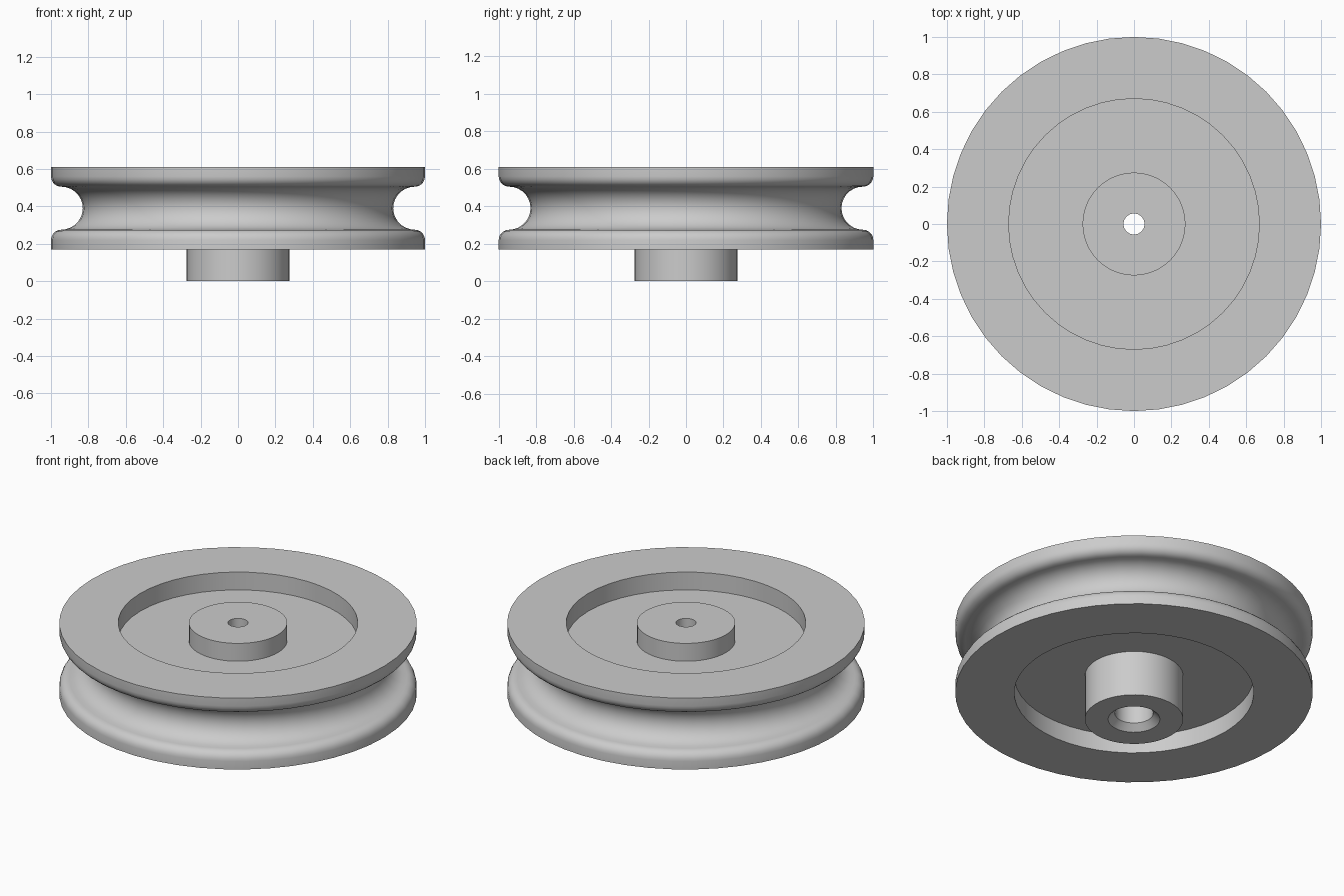
import bpy
import bmesh
from math import cos, sin, radians, tau
from mathutils import Vector

SEGMENTS = 48
TOP, BOTTOM = 0.61, 0.17            # wheel faces
MID = (TOP + BOTTOM) / 2
WEB_TOP, WEB_BOTTOM = 0.50, 0.28    # floors of the two recesses
RIM_R, RECESS_R, HUB_R = 1.0, 0.67, 0.275
HOLE_R, BORE_R, MOUTH_R = 0.056, 0.107, 0.145
GROOVE_R, FILLET_R = 0.115, 0.055


def arc(centre, radius, start, end, steps):
    """Points (radius, height) along an arc, angles in degrees."""
    points = []
    for i in range(steps + 1):
        a = radians(start + (end - start) * i / steps)
        points.append((centre[0] + radius * cos(a), centre[1] + radius * sin(a)))
    return points


def lathe(name, profile, material):
    """Spin a closed (radius, height) profile around the z axis."""
    bm = bmesh.new()
    verts = [bm.verts.new((r, 0, z)) for r, z in profile]
    edges = [bm.edges.new((v, verts[i - 1])) for i, v in enumerate(verts)]
    bmesh.ops.spin(bm, geom=verts + edges, cent=Vector(), axis=Vector((0, 0, 1)),
                   angle=tau, steps=SEGMENTS, use_duplicate=False)
    bmesh.ops.remove_doubles(bm, verts=bm.verts, dist=0.0005)
    bmesh.ops.recalc_face_normals(bm, faces=bm.faces)
    mesh = bpy.data.meshes.new(name)
    bm.to_mesh(mesh)
    bm.free()
    mesh.materials.append(material)
    obj = bpy.data.objects.new(name, mesh)
    bpy.context.collection.objects.link(obj)
    bpy.ops.object.select_all(action='DESELECT')
    obj.select_set(True)
    bpy.context.view_layer.objects.active = obj
    bpy.ops.object.shade_smooth_by_angle(angle=radians(35))
    return obj


cube = bpy.data.objects.get("Cube")
if cube:
    bpy.data.objects.remove(cube, do_unlink=True)

grey = bpy.data.materials.new("plain_grey")
grey.use_nodes = True
colour = (0.6, 0.6, 0.6, 1)
grey.diffuse_color = colour
grey.node_tree.nodes["Principled BSDF"].inputs["Base Color"].default_value = colour

# Rope groove with a rounded shoulder on each flange
shoulder_r = RIM_R - FILLET_R
lower_shoulder = arc((shoulder_r, MID - GROOVE_R - FILLET_R), FILLET_R, 0, 90, 5)
groove = arc((shoulder_r, MID), GROOVE_R, 270, 90, 14)
upper_shoulder = [(r, 2 * MID - z) for r, z in reversed(lower_shoulder)]

# Outer rim, from the lower face up to the upper face
rim = ([(RECESS_R, BOTTOM), (RIM_R, BOTTOM)] + lower_shoulder + groove[1:-1]
       + upper_shoulder + [(RIM_R, TOP), (RECESS_R, TOP)])

# Recessed web and hub, down through the stepped bore to the countersunk mouth
hub = [(RECESS_R, WEB_TOP), (HUB_R, WEB_TOP), (HUB_R, TOP), (HOLE_R, TOP),
       (HOLE_R, WEB_TOP), (BORE_R, WEB_TOP), (BORE_R, MOUTH_R - BORE_R),
       (MOUTH_R, 0), (HUB_R, 0), (HUB_R, WEB_BOTTOM), (RECESS_R, WEB_BOTTOM)]

lathe("pulley_wheel", rim + hub, grey)
